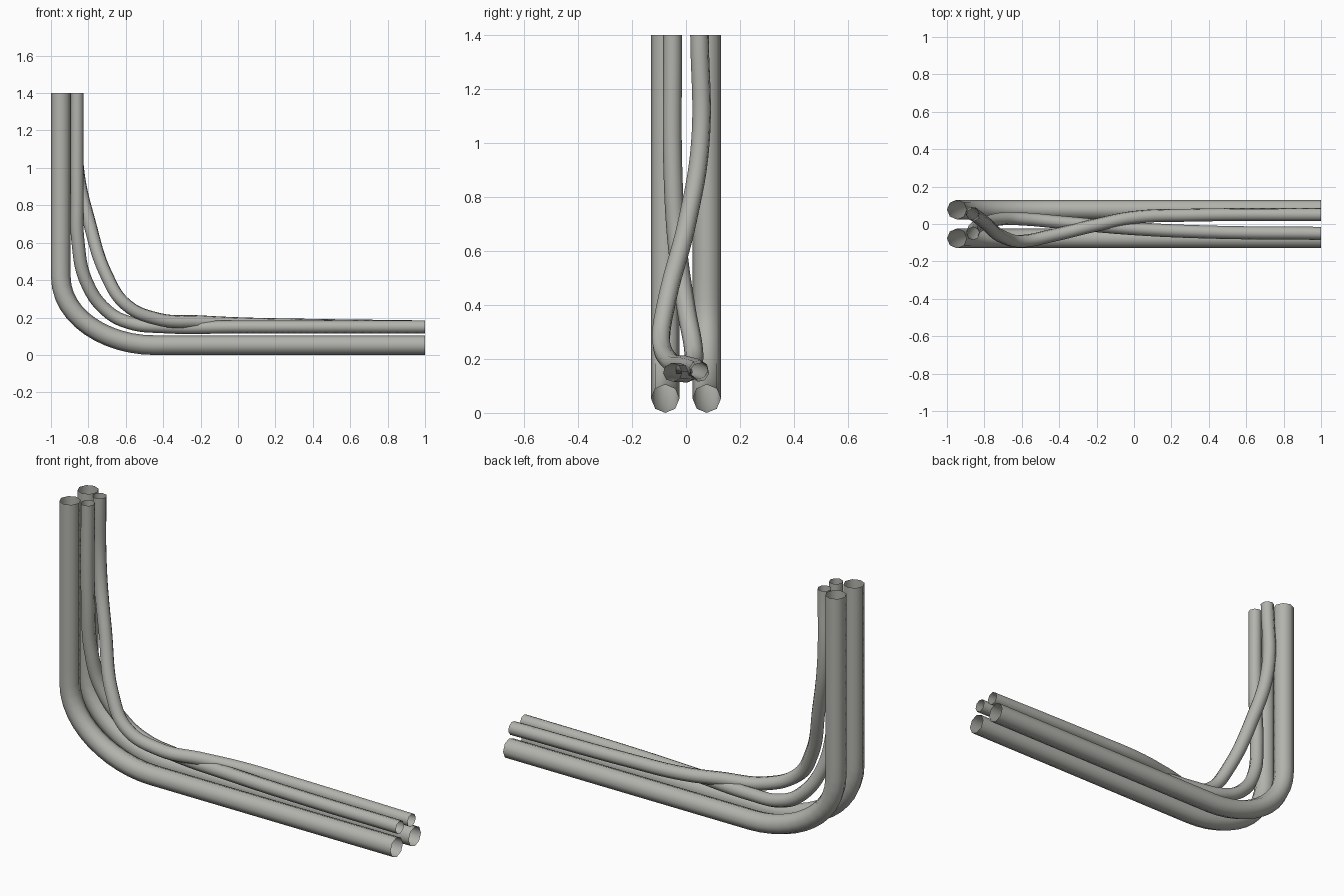
import bpy

if "Cube" in bpy.data.objects:
    bpy.data.objects.remove(bpy.data.objects["Cube"])

grey = bpy.data.materials.new("warm_grey")
grey.diffuse_color = (0.45, 0.45, 0.42, 1)
grey.use_nodes = True
grey.node_tree.nodes["Principled BSDF"].inputs["Base Color"].default_value = grey.diffuse_color


def pipe(name, points, radius, handles=None):
    """Open eight-sided tube swept along a bezier path."""
    cu = bpy.data.curves.new(name, 'CURVE')
    cu.dimensions = '3D'
    cu.bevel_depth = radius
    cu.bevel_resolution = 2
    cu.resolution_u = 12
    cu.use_fill_caps = False
    sp = cu.splines.new('BEZIER')
    sp.bezier_points.add(len(points) - 1)
    for i, p in enumerate(points):
        bp = sp.bezier_points[i]
        bp.co = p
        if handles:
            bp.handle_left_type = bp.handle_right_type = 'FREE'
            bp.handle_left, bp.handle_right = handles[i]
        else:
            bp.handle_left_type = bp.handle_right_type = 'AUTO'
    ob = bpy.data.objects.new(name, cu)
    bpy.context.collection.objects.link(ob)
    cu.materials.append(grey)
    bpy.ops.object.select_all(action='DESELECT')
    ob.select_set(True)
    bpy.context.view_layer.objects.active = ob
    bpy.ops.object.convert(target='MESH')
    bpy.ops.object.shade_smooth()
    return ob


# Two thick pipes with a simple elbow
R = 0.0525
for name, y in (("thick_pipe_front", -0.077), ("thick_pipe_back", 0.077)):
    x, z = -1 + R, R
    pts = [(x, y, 1.4), (x, y, 0.42), (-0.45, y, z), (1, y, z)]
    hs = [((x, y, 1.5), (x, y, 1.1)),
          ((x, y, 0.7), (x, y, 0.2)),
          ((-0.70, y, z), (0, y, z)),
          ((0.5, y, z), (1.1, y, z))]
    pipe(name, pts, R, hs)

# Two thin pipes that cross each other through the bend
r = 0.035
pipe("thin_pipe_upper", [
    (-0.86, 0.05, 1.4), (-0.858, 0.053, 1.0), (-0.795, 0.005, 0.71),
    (-0.70, -0.07, 0.42), (-0.60, -0.092, 0.27), (-0.43, -0.06, 0.192),
    (-0.2, -0.005, 0.177), (0, 0.035, 0.167), (0.3, 0.047, 0.16),
    (1, 0.05, 0.15)], r)
pipe("thin_pipe_lower", [
    (-0.86, -0.05, 1.4), (-0.86, -0.047, 0.85), (-0.855, -0.03, 0.6),
    (-0.81, 0.0, 0.39), (-0.70, 0.028, 0.235), (-0.58, 0.026, 0.172),
    (-0.4, 0.01, 0.151), (0, -0.025, 0.15), (0.4, -0.043, 0.15),
    (1, -0.05, 0.15)], r)
